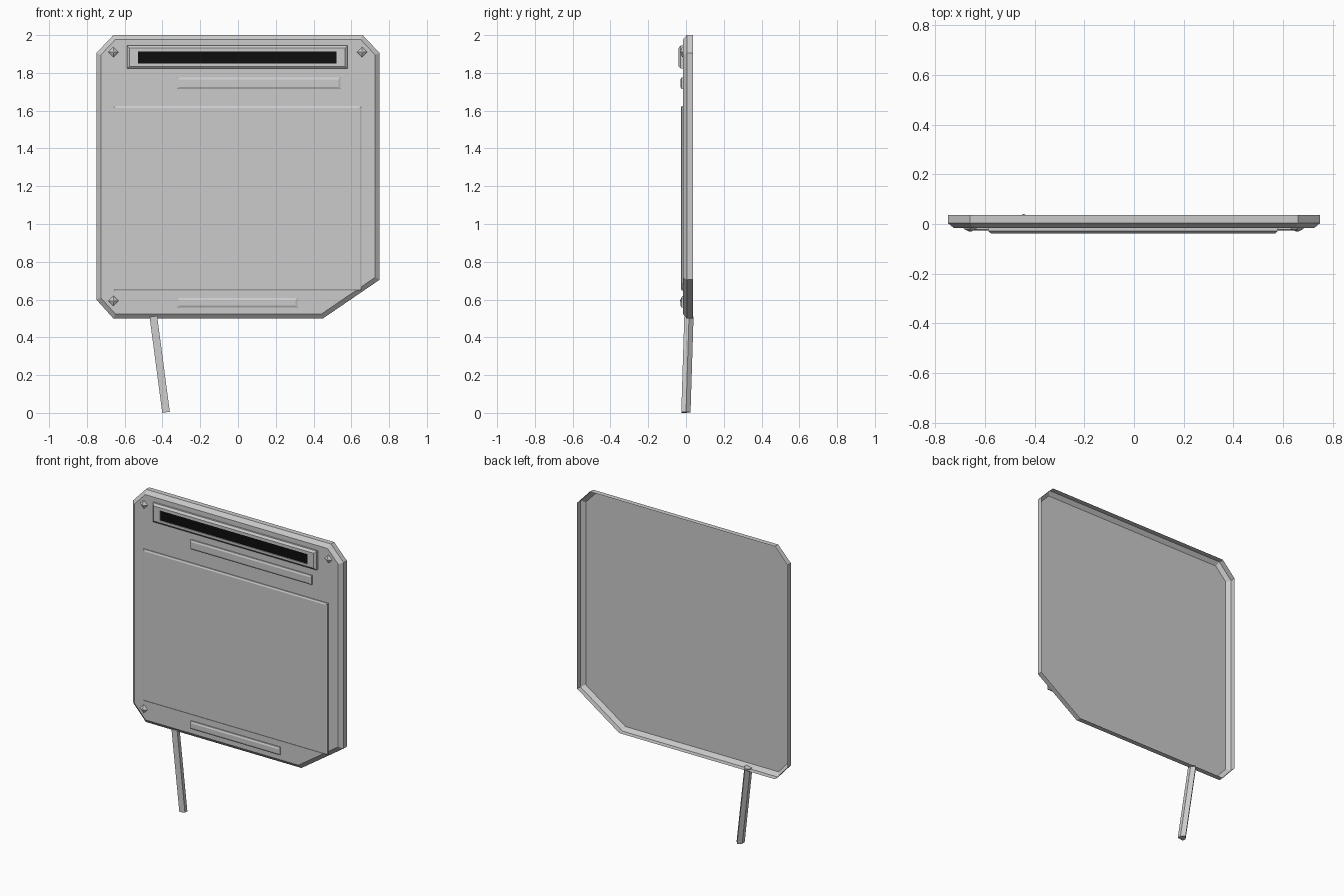
import bpy
from mathutils import Vector

if "Cube" in bpy.data.objects:
    bpy.data.objects.remove(bpy.data.objects["Cube"])


def inset(poly, d):
    """Offset a convex counter-clockwise (x, z) outline inwards by d."""
    pts = [Vector(p) for p in poly]
    out = []
    for i, p in enumerate(pts):
        e1 = (p - pts[i - 1]).normalized()
        e2 = (pts[(i + 1) % len(pts)] - p).normalized()
        n1, n2 = Vector((-e1.y, e1.x)), Vector((-e2.y, e2.x))
        out.append(tuple(p + (n1 + n2) * d / (1 + n1.dot(n2))))
    return out


def at(poly, y):
    return [(x, y, z) for x, z in poly]


def rect(x0, x1, z0, z1):
    return [(x0, z0), (x1, z0), (x1, z1), (x0, z1)]


def loft(name, rings, cap_start=False, cap_end=True):
    """Join equal-sized rings of points with quads."""
    n = len(rings[0])
    verts = [p for r in rings for p in r]
    faces = []
    for k in range(len(rings) - 1):
        for i in range(n):
            j = (i + 1) % n
            faces.append((k * n + i, k * n + j, (k + 1) * n + j, (k + 1) * n + i))
    if cap_start:
        faces.append(tuple(reversed(range(n))))
    if cap_end:
        faces.append(tuple(range(len(verts) - n, len(verts))))
    me = bpy.data.meshes.new(name)
    me.from_pydata(verts, [], faces)
    me.update()
    ob = bpy.data.objects.new(name, me)
    bpy.context.collection.objects.link(ob)
    return ob


FRONT = -0.016

# Panel shell, open at the back, with chamfered rim
outline = [(-0.66, 0.5), (0.45, 0.5), (0.75, 0.705), (0.75, 1.905),
           (0.66, 2.0), (-0.66, 2.0), (-0.75, 1.905), (-0.75, 0.6)]
loft("panel_shell", [at(outline, 0.037), at(outline, 0.004),
                     at(inset(outline, 0.024), FRONT)])


# Raised plates with bevelled edges
def plate(name, r, front, bevel):
    loft(name, [at(r, FRONT), at(r, front + 0.005), at(inset(r, bevel), front)])


plate("screen", rect(-0.66, 0.655, 0.647, 1.625), -0.027, 0.01)
plate("upper_strip", rect(-0.322, 0.542, 1.715, 1.775), -0.029, 0.011)
plate("lower_strip", rect(-0.322, 0.316, 0.557, 0.607), -0.029, 0.011)

# Slot frame and its black insert
frame = rect(-0.588, 0.58, 1.822, 1.945)
slot = rect(-0.53, 0.522, 1.849, 1.914)
loft("slot_frame", [at(frame, FRONT), at(frame, -0.028),
                    at(inset(frame, 0.013), -0.039),
                    at(slot, -0.039), at(slot, -0.033)], cap_end=False)
insert = loft("slot_insert", [at(slot, -0.033)])
black = bpy.data.materials.new("black")
black.diffuse_color = (0.004, 0.004, 0.004, 1)
black.use_nodes = True
black.node_tree.nodes["Principled BSDF"].inputs["Base Color"].default_value = black.diffuse_color
insert.data.materials.append(black)

# Four-sided corner studs
for i, (x, z) in enumerate([(-0.66, 1.91), (0.657, 1.91), (-0.66, 0.593)]):
    def diamond(r):
        return [(x, z - r), (x + r, z), (x, z + r), (x - r, z)]
    loft(f"corner_stud_{i + 1}", [at(diamond(0.027), FRONT),
                                  at(diamond(0.024), -0.021),
                                  at(diamond(0.003), -0.031)])


# Slanted leg: flat front, ridged back
def leg_ring(cx, cy, z):
    section = [(-0.02, -0.025), (0.02, -0.025), (0.02, 0.0), (0, 0.024), (-0.02, 0.0)]
    return [(cx + u, cy + v, z + 0.14 * u) for u, v in section]


loft("slanted_leg", [leg_ring(-0.381, 0.0, 0.003), leg_ring(-0.448, 0.016, 0.51)],
     cap_start=True)
